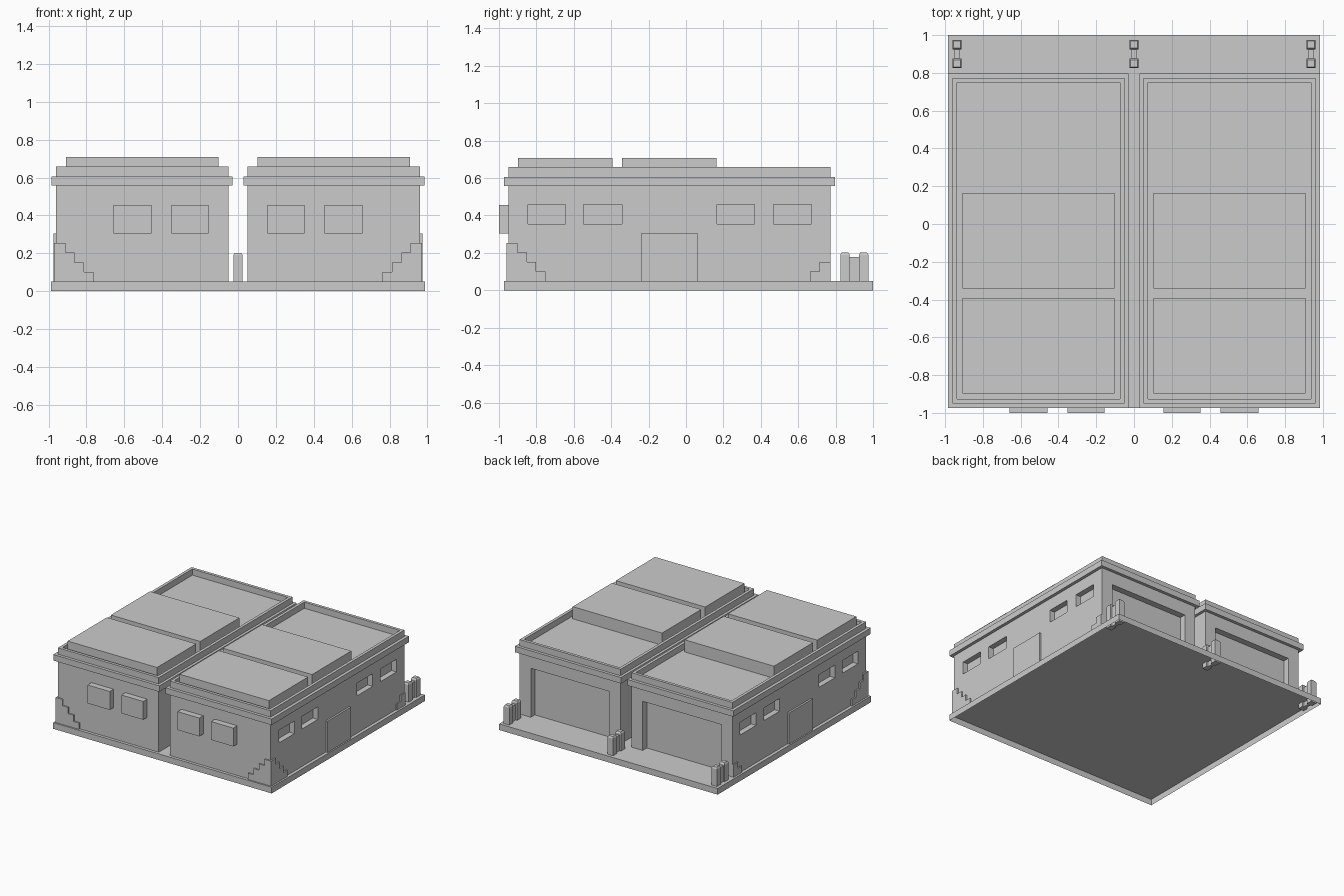
import bpy, bmesh
from mathutils import Vector

if "Cube" in bpy.data.objects:
    bpy.data.objects.remove(bpy.data.objects["Cube"])


def finish(name, bm):
    me = bpy.data.meshes.new(name)
    bm.to_mesh(me)
    bm.free()
    ob = bpy.data.objects.new(name, me)
    bpy.context.collection.objects.link(ob)
    return ob


def add_box(bm, x, y, z):
    vs = bmesh.ops.create_cube(bm, size=1)['verts']
    for v in vs:
        v.co = Vector(((x[0] + x[1]) / 2 + v.co.x * abs(x[1] - x[0]),
                       (y[0] + y[1]) / 2 + v.co.y * abs(y[1] - y[0]),
                       (z[0] + z[1]) / 2 + v.co.z * (z[1] - z[0])))
    return vs


def top_of(bm, verts):
    bm.normal_update()
    faces = {f for v in verts for f in v.link_faces}
    return max(faces, key=lambda f: f.calc_center_median().z)


def boxes(name, *dims):
    bm = bmesh.new()
    for d in dims:
        add_box(bm, *d)
    return finish(name, bm)


def stair_profile(steps, step, rise):
    # outline descending away from the corner: (distance, height)
    pts = [(0, 0.05), (0, 0.05 + rise * steps)]
    for i in range(steps):
        h = 0.05 + rise * (steps - i)
        d = step * (i + 1) + 0.01
        pts += [(d, h), (d, h - rise)]
    return pts[:-1] + [(pts[-1][0], 0.05)]


def stair_trim(name, pts, place, depth):
    bm = bmesh.new()
    f = bm.faces.new([bm.verts.new(place(d, h)) for d, h in pts])
    r = bmesh.ops.extrude_face_region(bm, geom=[f], use_keep_orig=True)
    bmesh.ops.translate(bm, vec=depth,
                        verts=[v for v in r['geom'] if isinstance(v, bmesh.types.BMVert)])
    bmesh.ops.recalc_face_normals(bm, faces=bm.faces)
    return finish(name, bm)


WINDOWS = [(-0.845, -0.645), (-0.547, -0.342), (0.165, 0.365), (0.468, 0.672)]
AIR_UNITS = [(0.155, 0.352), (0.457, 0.658)]

# ground slab: shell open underneath
bm = bmesh.new()
add_box(bm, (-0.986, 0.986), (-0.974, 1.0), (0, 0.05))
bottom = min(bm.faces, key=lambda f: f.calc_center_median().z)
bmesh.ops.delete(bm, geom=[bottom], context='FACES_ONLY')
finish("base_slab", bm)

for side, s in (("right", 1), ("left", -1)):
    def X(a, b):
        return (s * a, s * b)

    # walls with recessed windows and garage opening
    walls = boxes(side + "_walls", (X(0.05, 0.96), (-0.95, 0.772), (0.05, 0.57)))
    cutter = boxes(side + "_opening_cutter",
                   (X(0.15, 0.86), (0.72, 0.9), (0.0, 0.45)),
                   *[(X(0.915, 1.1), w, (0.355, 0.458)) for w in WINDOWS])
    cutter.hide_render = True
    mod = walls.modifiers.new("openings", 'BOOLEAN')
    mod.operation = 'DIFFERENCE'
    mod.solver = 'EXACT'
    mod.object = cutter
    bpy.context.view_layer.objects.active = walls
    bpy.ops.object.modifier_apply(modifier=mod.name)
    bpy.data.objects.remove(cutter)

    # cornice band
    boxes(side + "_cornice", (X(0.028, 0.985), (-0.974, 0.797), (0.557, 0.606)))

    # parapet with sunken roof
    bm = bmesh.new()
    f = top_of(bm, add_box(bm, X(0.05, 0.96), (-0.95, 0.773), (0.59, 0.658)))
    bmesh.ops.inset_region(bm, faces=[f], thickness=0.024, use_even_offset=True)
    inner = bmesh.ops.inset_region(bm, faces=[f], thickness=0.0)
    bmesh.ops.translate(bm, vec=(0, 0, -0.05), verts=f.verts[:])
    finish(side + "_parapet", bm)

    # raised roof blocks
    boxes(side + "_roof_blocks",
          (X(0.102, 0.908), (-0.898, -0.393), (0.6, 0.707)),
          (X(0.102, 0.908), (-0.342, 0.163), (0.6, 0.707)))

    # side door and front wall units
    boxes(side + "_side_door", (X(0.94, 0.975), (-0.24, 0.063), (0.05, 0.305)))
    boxes(side + "_wall_units",
          *[(X(*a), (-1.0, -0.93), (0.305, 0.455)) for a in AIR_UNITS])

    # stepped corner trims
    big, small = stair_profile(4, 0.05, 0.051), stair_profile(2, 0.05, 0.051)
    stair_trim(side + "_front_stair_trim", big,
               lambda d, h: (s * (0.972 - d), -0.961, h), (0, 0.03, 0))
    stair_trim(side + "_side_stair_trim", big,
               lambda d, h: (s * 0.972, -0.961 + d, h), (-0.03 * s, 0, 0))
    stair_trim(side + "_rear_stair_trim", small,
               lambda d, h: (s * 0.97, 0.773 - d, h), (-0.03 * s, 0, 0))

# bollard pairs with linking panel
for name, x in (("left", -0.937), ("middle", 0), ("right", 0.937)):
    bm = bmesh.new()
    for y in (0.85, 0.95):
        f = top_of(bm, add_box(bm, (x - 0.025, x + 0.025), (y - 0.025, y + 0.025), (0.01, 0.19)))
        bmesh.ops.inset_region(bm, faces=[f], thickness=0.007, use_even_offset=True)
        bmesh.ops.translate(bm, vec=(0, 0, 0.012), verts=f.verts[:])
    add_box(bm, (x - 0.012, x + 0.012), (0.87, 0.93), (0.01, 0.178))
    finish(name + "_bollards", bm)
